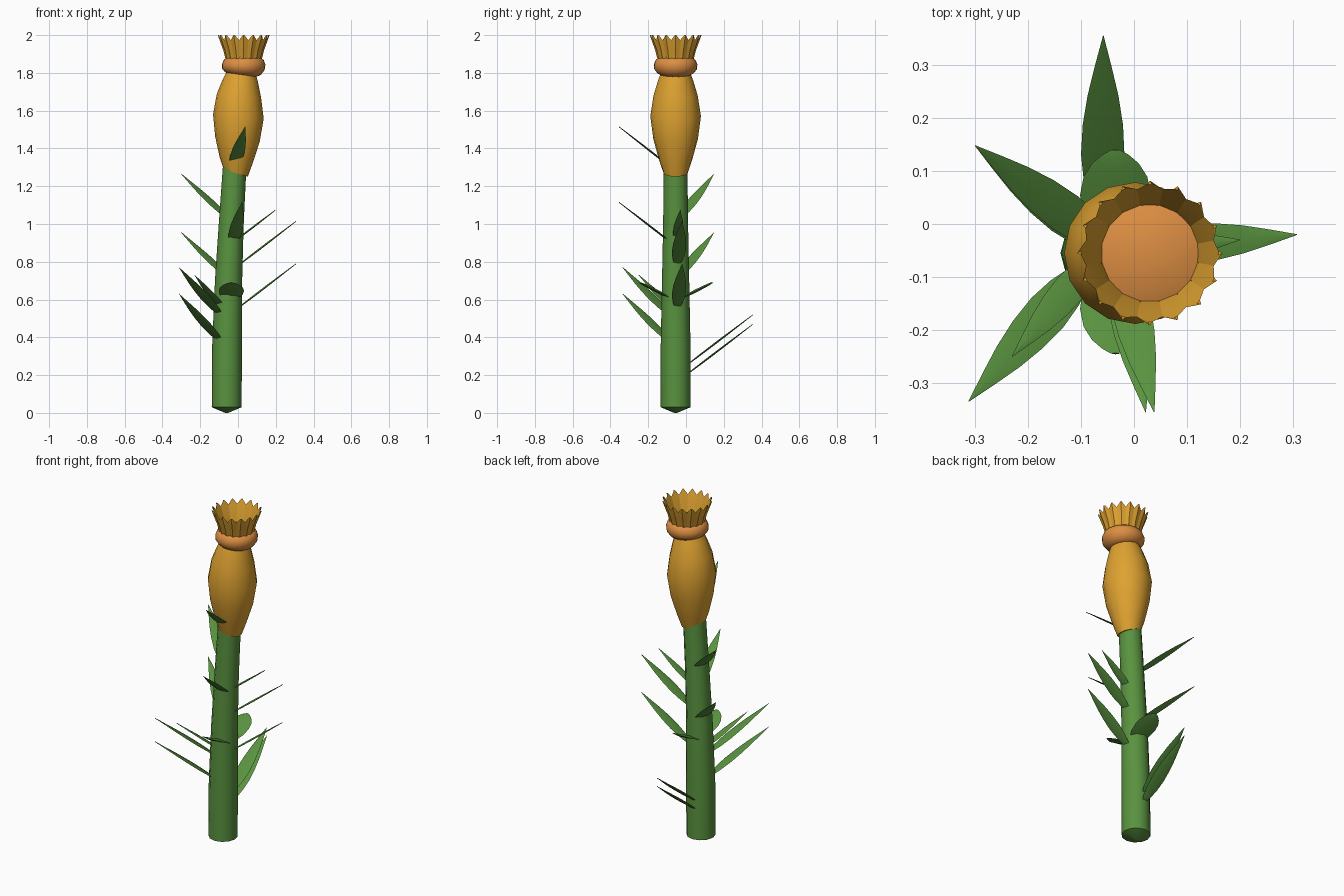
import bpy, bmesh, math
from mathutils import Vector

cube = bpy.data.objects.get("Cube")
if cube:
    bpy.data.objects.remove(cube, do_unlink=True)


def material(name, rgb):
    m = bpy.data.materials.new(name)
    m.use_nodes = True
    m.diffuse_color = (*rgb, 1)
    m.node_tree.nodes["Principled BSDF"].inputs["Base Color"].default_value = (*rgb, 1)
    return m


green = material("leaf green", (0.10, 0.29, 0.05))
amber = material("amber", (0.73, 0.36, 0.03))
orange = material("soft orange", (0.72, 0.27, 0.055))
AXIS_Y = -0.055


def finish(name, bm, mat, angle=40):
    bmesh.ops.recalc_face_normals(bm, faces=bm.faces)
    mesh = bpy.data.meshes.new(name)
    bm.to_mesh(mesh)
    bm.free()
    ob = bpy.data.objects.new(name, mesh)
    bpy.context.collection.objects.link(ob)
    mesh.materials.append(mat)
    bpy.ops.object.select_all(action="DESELECT")
    ob.select_set(True)
    bpy.context.view_layer.objects.active = ob
    bpy.ops.object.shade_smooth_by_angle(angle=math.radians(angle))
    return ob


def skin(bm, rings):
    """Bridge successive closed rings of vertices."""
    for a, b in zip(rings, rings[1:]):
        n = len(a)
        for i in range(n):
            j = (i + 1) % n
            bm.faces.new((a[i], a[j], b[j], b[i]))


def lathe(name, profile, mat, sides):
    """Sweep rows of (x centre, height, radius, ring tilt) into a closed solid."""
    bm = bmesh.new()
    rings = []
    for cx, z, r, tilt in profile:
        ring = []
        for i in range(sides):
            a = math.tau * i / sides
            dx = r * math.cos(a)
            ring.append(bm.verts.new((cx + dx, AXIS_Y + r * math.sin(a), z - tilt * dx)))
        rings.append(ring)
    skin(bm, rings)
    bm.faces.new(rings[0])
    bm.faces.new(rings[-1])
    bmesh.ops.remove_doubles(bm, verts=bm.verts, dist=0.0001)
    return finish(name, bm, mat)


# Stem with a blunt point at the foot, leaning slightly at the top
lathe("stem", [(-0.06, 0, 0.008, 0), (-0.06, 0.03, 0.079, 0), (-0.058, 0.35, 0.079, 0),
               (-0.05, 0.7, 0.072, 0), (-0.036, 1.0, 0.066, 0), (-0.015, 1.35, 0.062, 0)],
      green, 12)

# Swollen flower bulb
lathe("flower_bulb", [(-0.012, 1.27, 0.064, 0.3), (-0.01, 1.34, 0.088, 0.2),
                      (-0.003, 1.45, 0.118, 0.12), (0.002, 1.57, 0.134, 0.08),
                      (0.005, 1.68, 0.117, 0.08), (0.012, 1.76, 0.093, 0.06),
                      (0.018, 1.82, 0.07, 0.05)], amber, 16)

# Rounded collar with a flat top
HEAD_X = 0.03
lathe("collar", [(0.024, 1.785, 0.07, 0.1), (0.026, 1.797, 0.095, 0.08),
                 (0.028, 1.82, 0.113, 0.04), (HEAD_X, 1.845, 0.115, 0),
                 (HEAD_X, 1.868, 0.106, 0), (HEAD_X, 1.88, 0.09, 0)], orange, 24)

# Crown of cupped, pointed petals
PETALS = 16
bm = bmesh.new()
for k in range(PETALS):
    a = math.tau * k / PETALS
    out = Vector((math.cos(a), math.sin(a), 0))
    side = Vector((-math.sin(a), math.cos(a), 0))
    rows = []
    for z, r, half in ((1.865, 0.091, 0.016), (1.92, 0.105, 0.022),
                       (1.972, 0.124, 0.025), (2.0, 0.134, 0.004)):
        mid = Vector((HEAD_X, AXIS_Y, z)) + out * r
        ring = [mid - side * half - out * 0.004, mid + out * 0.003,
                mid + side * half - out * 0.004, mid - out * 0.004]
        rows.append([bm.verts.new(p) for p in ring])
    skin(bm, rows)
    bm.faces.new(rows[0])
    bm.faces.new(rows[-1])
finish("crown_petals", bm, amber, 25)


def leaf(name, tip, start, reach, half, slope, outline, thick=0.005):
    """Thin lens-shaped blade rising from the stem to its tip."""
    tip = Vector(tip)
    flat = Vector((tip.x - start[0], tip.y - start[1], 0)).normalized()
    along = (flat + Vector((0, 0, slope))).normalized()
    side = Vector((-flat.y, flat.x, 0))
    up = along.cross(side)
    length = reach * math.hypot(1, slope)
    bm = bmesh.new()
    rows = []
    for t, w in outline:
        mid = tip - along * length * (1 - t)
        h = thick * (0.3 + 0.7 * w)
        ring = [mid - side * half * w, mid + up * h, mid + side * half * w, mid - up * h]
        rows.append([bm.verts.new(p) for p in ring])
    skin(bm, rows)
    bm.faces.new(rows[0])
    bm.faces.new(rows[-1])
    finish(name, bm, green, 60)


LONG = ((0, 0.25), (0.1, 0.6), (0.22, 0.87), (0.36, 1), (0.52, 0.93),
        (0.68, 0.71), (0.84, 0.38), (1, 0.02))
ROUND = ((0, 0.6), (0.25, 0.9), (0.5, 1), (0.7, 0.9), (0.85, 0.66), (0.95, 0.36), (1, 0.12))

# Long leaves: tip position, foot on the stem, scale
BACK, FRONT, RIGHT = (-0.06, -0.05), (-0.03, -0.05), (-0.04, -0.05)
leaves = {
    "back_leaf_low": ((-0.058, 0.355, 0.47), BACK, 1),
    "back_leaf_high": ((-0.058, 0.355, 0.52), BACK, 1),
    "front_leaf_low": ((0.022, -0.355, 1.115), FRONT, 0.9),
    "front_leaf_high": ((0.038, -0.355, 1.515), FRONT, 0.9),
    "back_right_leaf_low": ((-0.3, 0.148, 0.955), (-0.05, -0.045), 0.95),
    "back_right_leaf_high": ((-0.3, 0.148, 1.265), (-0.04, -0.045), 0.95),
    "front_right_leaf_low": ((-0.312, -0.335, 0.63), BACK, 1),
    "front_right_leaf_high": ((-0.312, -0.335, 0.77), BACK, 1),
    "front_right_leaf_small": ((-0.23, -0.25, 0.73), BACK, 0.75),
    "left_leaf_low": ((0.308, -0.02, 0.79), RIGHT, 0.9),
    "left_leaf_high": ((0.308, -0.02, 1.015), RIGHT, 0.9),
    "left_leaf_small": ((0.2, -0.03, 1.075), RIGHT, 0.65),
}
for name, (tip, start, s) in leaves.items():
    leaf(name, tip, start, 0.35 * s, 0.041 * s, 0.76, LONG)

# Pair of short round leaves
for name, y in (("round_leaf_back", 0.14), ("round_leaf_front", -0.245)):
    leaf(name, (-0.035, y, 0.69), (-0.035, AXIS_Y), 0.17, 0.067, 0.5, ROUND, 0.008)
